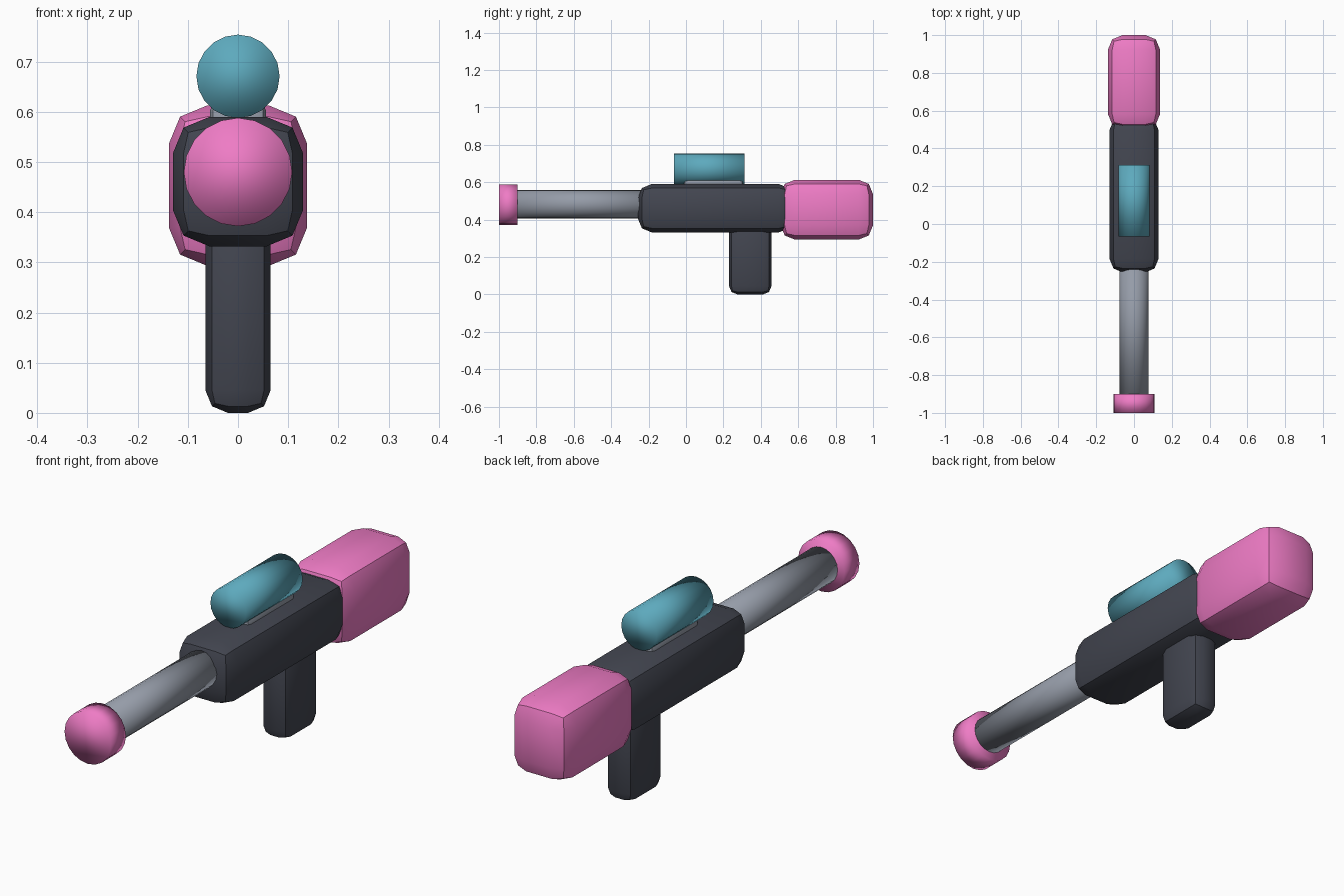
import bpy, bmesh, math
from mathutils import Matrix

if "Cube" in bpy.data.objects:
    bpy.data.objects.remove(bpy.data.objects["Cube"])


def material(name, rgb):
    m = bpy.data.materials.new(name)
    m.diffuse_color = (*rgb, 1)
    m.use_nodes = True
    m.node_tree.nodes["Principled BSDF"].inputs["Base Color"].default_value = m.diffuse_color
    return m


pink = material("pink", (0.86, 0.2, 0.56))
teal = material("teal", (0.11, 0.4, 0.51))
dark = material("dark", (0.055, 0.06, 0.08))
steel = material("steel", (0.3, 0.33, 0.39))


def add_object(name, bm, mat, loc):
    mesh = bpy.data.meshes.new(name)
    bm.to_mesh(mesh)
    bm.free()
    mesh.materials.append(mat)
    ob = bpy.data.objects.new(name, mesh)
    ob.location = loc
    bpy.context.collection.objects.link(ob)
    bpy.ops.object.select_all(action='DESELECT')
    ob.select_set(True)
    bpy.context.view_layer.objects.active = ob
    return ob


def rounded_box(name, half_x, y, z, bevel, mat):
    """Box spanning y and z ranges with two-segment bevels on every edge."""
    bm = bmesh.new()
    bmesh.ops.create_cube(bm, size=1)
    bmesh.ops.scale(bm, verts=bm.verts, vec=(2 * half_x, y[1] - y[0], z[1] - z[0]))
    bmesh.ops.bevel(bm, geom=bm.edges[:], offset=bevel, segments=2,
                    profile=0.5, affect='EDGES')
    add_object(name, bm, mat, (0, sum(y) / 2, sum(z) / 2))
    bpy.ops.object.shade_smooth_by_angle(angle=math.radians(30))


def tube(name, radius, y, z, mat, sides=20):
    """Smooth-shaded capped cylinder along y."""
    bm = bmesh.new()
    bmesh.ops.create_cone(bm, cap_ends=True, segments=sides, radius1=radius,
                          radius2=radius, depth=y[1] - y[0],
                          matrix=Matrix.Rotation(math.pi / 2, 4, 'X'))
    add_object(name, bm, mat, (0, sum(y) / 2, z))
    bpy.ops.object.shade_smooth()


# Main housing, shoulder stock and handle
rounded_box("body", 0.13, (-0.257, 0.57), (0.332, 0.59), 0.073, dark)
rounded_box("stock", 0.138, (0.505, 1.0), (0.293, 0.613), 0.077, pink)
rounded_box("grip", 0.065, (0.23, 0.457), (0.0, 0.42), 0.045, dark)

# Barrel with muzzle ring
tube("barrel", 0.076, (-0.92, -0.15), 0.482, steel)
tube("muzzle", 0.108, (-1.0, -0.9), 0.48, pink)

# Sight on its mount
rounded_box("sight_mount", 0.056, (-0.01, 0.305), (0.55, 0.622), 0.02, steel)
tube("sight", 0.083, (-0.065, 0.312), 0.671, teal)
